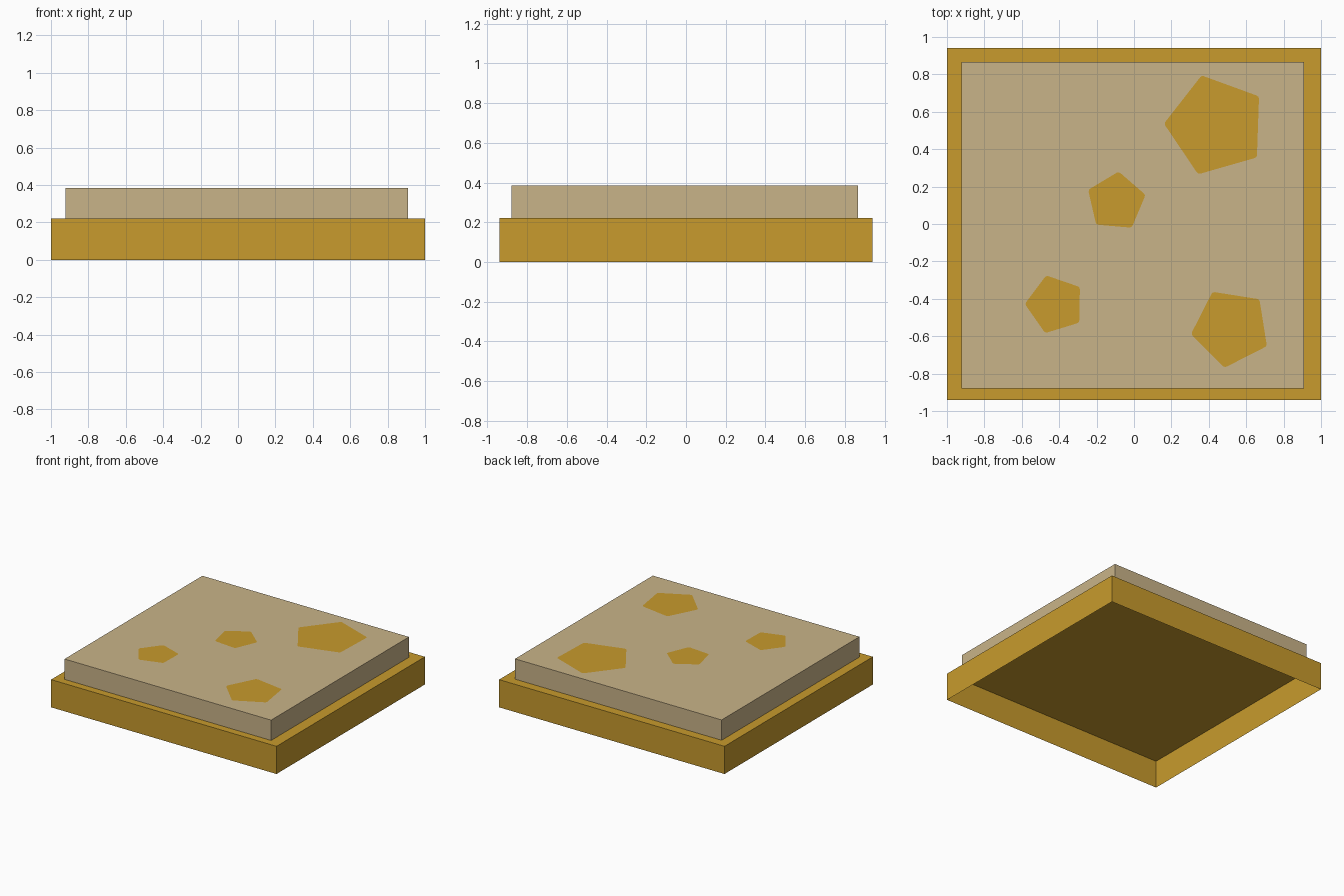
import bpy, bmesh, math

if "Cube" in bpy.data.objects:
    bpy.data.objects.remove(bpy.data.objects["Cube"])


def material(name, color):
    m = bpy.data.materials.new(name)
    m.diffuse_color = (*color, 1)
    m.use_nodes = True
    m.node_tree.nodes["Principled BSDF"].inputs["Base Color"].default_value = m.diffuse_color
    return m


golden = material("golden yellow", (0.577, 0.328, 0.026))
tan = material("tan", (0.584, 0.456, 0.25))


def finish(name, bm, mat):
    mesh = bpy.data.meshes.new(name)
    bm.to_mesh(mesh)
    bm.free()
    mesh.materials.append(mat)
    obj = bpy.data.objects.new(name, mesh)
    bpy.context.collection.objects.link(obj)
    return obj


def open_box(name, x0, x1, y0, y1, z0, z1, mat):
    """Box shell with a closed top and an open underside."""
    bm = bmesh.new()
    bmesh.ops.create_cube(bm, size=1)
    for v in bm.verts:
        v.co.x = x1 if v.co.x > 0 else x0
        v.co.y = y1 if v.co.y > 0 else y0
        v.co.z = z1 if v.co.z > 0 else z0
    bottom = [f for f in bm.faces if f.normal.z < -0.5 or
              all(abs(v.co.z - z0) < 1e-6 for v in f.verts)]
    bmesh.ops.delete(bm, geom=bottom, context='FACES_ONLY')
    return finish(name, bm, mat)


# Hollow base tray and the slab resting on it
TOP = 0.385
open_box("base", -1, 1, -0.94, 0.94, 0, 0.222, golden)
open_box("slab", -0.923, 0.91, -0.88, 0.867, 0.222, TOP, tan)


# Flat pentagon spots painted on the slab
def spot(name, x, y, radius, angle):
    bm = bmesh.new()
    pts = [math.radians(angle + 72 * i) for i in range(5)]
    bm.faces.new([bm.verts.new((x + radius * math.cos(a),
                                y + radius * math.sin(a), TOP + 0.002))
                  for a in pts])
    # Slightly softened corners
    bmesh.ops.bevel(bm, geom=bm.verts[:], offset=0.012, segments=2,
                    affect='VERTICES', profile=0.5)
    return finish(name, bm, golden)


spot("large_spot", 0.438, 0.527, 0.278, 34)
spot("centre_spot", -0.096, 0.119, 0.162, 85)
spot("left_spot", -0.422, -0.43, 0.162, 35)
spot("right_spot", 0.518, -0.555, 0.216, 45)
